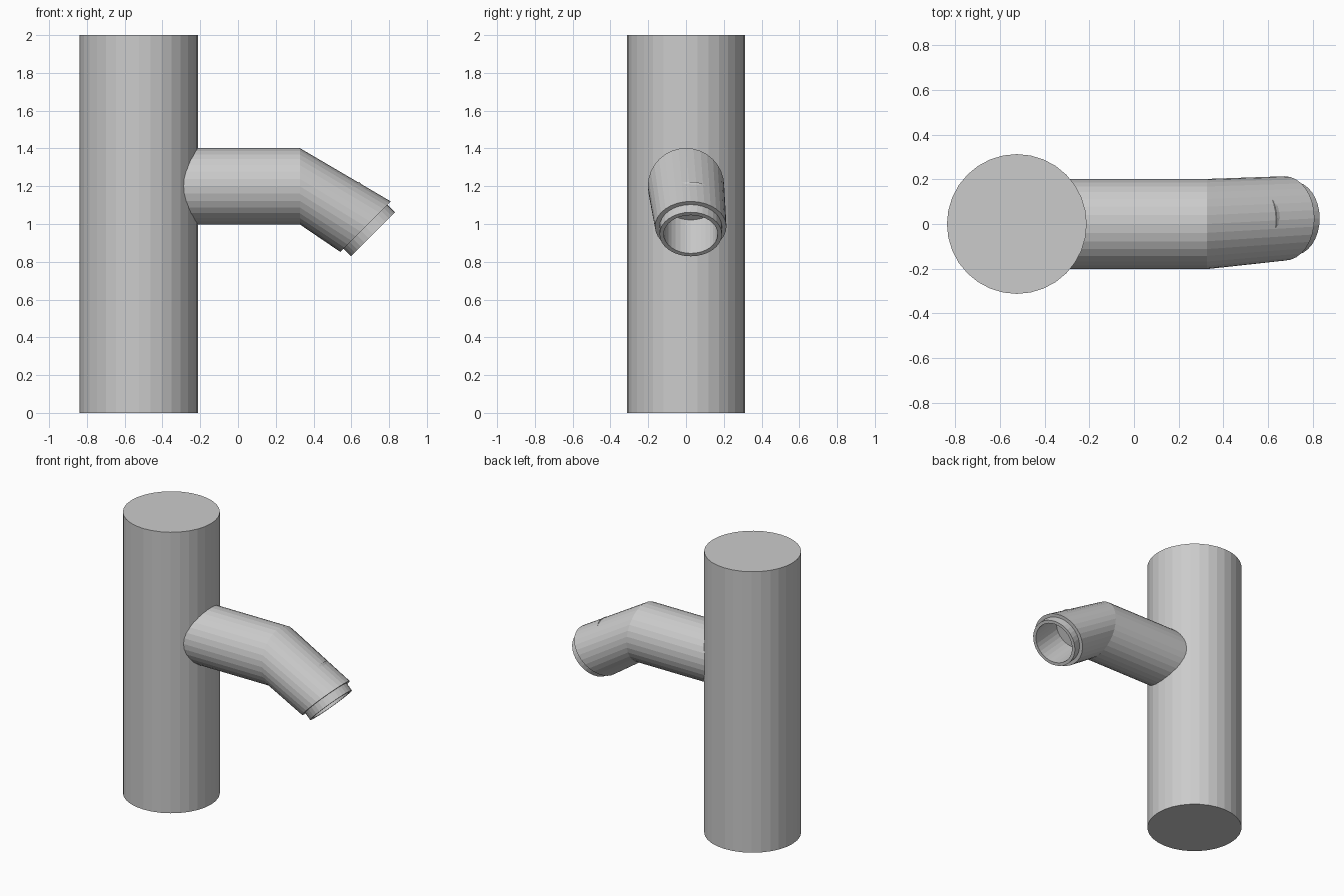
import bpy, bmesh, math
from mathutils import Vector

if "Cube" in bpy.data.objects:
    bpy.data.objects.remove(bpy.data.objects["Cube"])

SIDES = 32


def loft(name, rings):
    """Skin circular rings (centre, radius, downward tilt) and cap both ends."""
    bm = bmesh.new()
    loops = []
    for centre, radius, tilt in rings:
        t = math.radians(tilt)
        up = Vector((math.sin(t), 0, math.cos(t)))
        side = Vector((0, 1, 0))
        loop = []
        for i in range(SIDES):
            a = 2 * math.pi * i / SIDES
            loop.append(bm.verts.new(Vector(centre) + radius * (math.cos(a) * up + math.sin(a) * side)))
        loops.append(loop)
    for a, b in zip(loops, loops[1:]):
        for i in range(SIDES):
            j = (i + 1) % SIDES
            bm.faces.new((a[i], a[j], b[j], b[i]))
    bm.faces.new(loops[0])
    bm.faces.new(loops[-1])
    bmesh.ops.recalc_face_normals(bm, faces=bm.faces)
    mesh = bpy.data.meshes.new(name)
    bm.to_mesh(mesh)
    bm.free()
    obj = bpy.data.objects.new(name, mesh)
    bpy.context.collection.objects.link(obj)
    return obj


# Upright column
bpy.ops.mesh.primitive_cylinder_add(vertices=SIDES, radius=0.313, depth=2, location=(-0.525, 0, 1))
bpy.context.object.name = "column"

# Bent spout with stepped lip and hollow mouth
end = Vector((0.675, 0.025, 0.986))
axis = Vector((1, 0, -1)).normalized()
lip = end + axis * 0.057
loft("spout", [
    ((-0.29, 0, 1.2), 0.202, 0),
    ((0.327, 0, 1.2), 0.202, 0),
    (end, 0.189, 45),
    (end, 0.165, 45),
    (lip, 0.165, 45),
    (lip, 0.143, 45),
    (lip - axis * 0.25, 0.143, 45),
])
